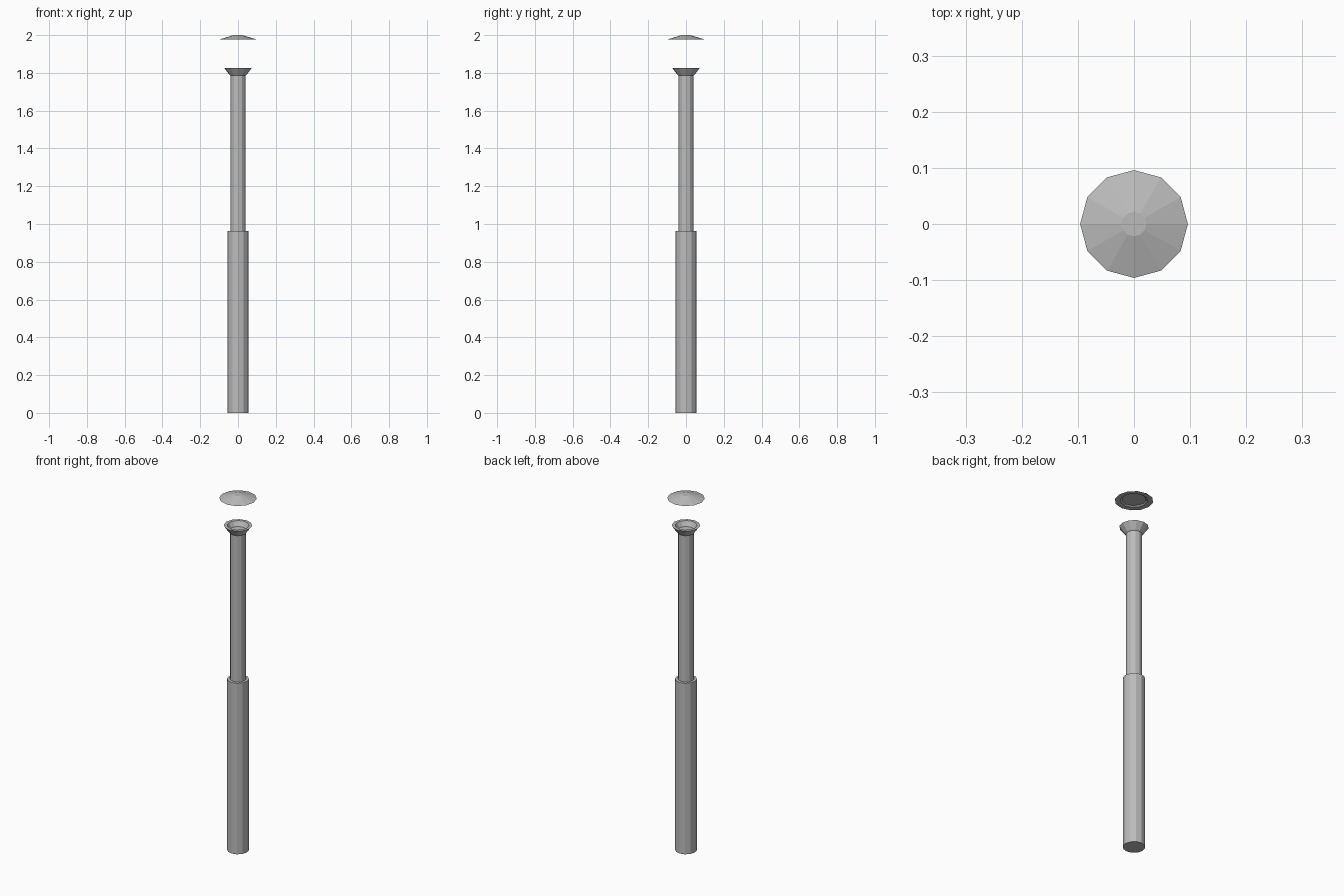
import bpy
import bmesh
from math import cos, sin, tau

if "Cube" in bpy.data.objects:
    bpy.data.objects.remove(bpy.data.objects["Cube"], do_unlink=True)

SIDES = 12

grey = bpy.data.materials.new("painted grey metal")
grey.use_nodes = True
colour = (0.5, 0.5, 0.5, 1)
grey.diffuse_color = colour
grey.node_tree.nodes["Principled BSDF"].inputs["Base Color"].default_value = colour


def lathe(name, profile):
    """Spin (radius, z) points, bottom centre to top centre, into a closed faceted solid."""
    bm = bmesh.new()
    rings = [[bm.verts.new((r * cos(tau * i / SIDES), r * sin(tau * i / SIDES), z))
              for i in range(SIDES)] for r, z in profile]
    for low, high in zip(rings, rings[1:]):
        for i in range(SIDES):
            j = (i + 1) % SIDES
            bm.faces.new((low[i], low[j], high[j], high[i]))
    bm.faces.new(rings[0][::-1])
    bm.faces.new(rings[-1])
    bmesh.ops.recalc_face_normals(bm, faces=bm.faces)
    mesh = bpy.data.meshes.new(name)
    bm.to_mesh(mesh)
    bm.free()
    mesh.materials.append(grey)
    obj = bpy.data.objects.new(name, mesh)
    bpy.context.collection.objects.link(obj)
    return obj


# Thick lower post and slimmer upper post
lathe("lower_post", [(0.056, 0), (0.056, 0.962)])
lathe("upper_post", [(0.041, 0.962), (0.041, 1.79)])

# Flared cup with a recessed floor
lathe("flared_cup", [(0.041, 1.785), (0.046, 1.79), (0.073, 1.826),
                     (0.056, 1.826), (0.04, 1.8)])

# Shallow cap floating above the cup, hollowed underneath
lathe("top_cap", [(0.06, 1.985), (0.068, 1.979), (0.096, 1.978), (0.022, 2.0)])
